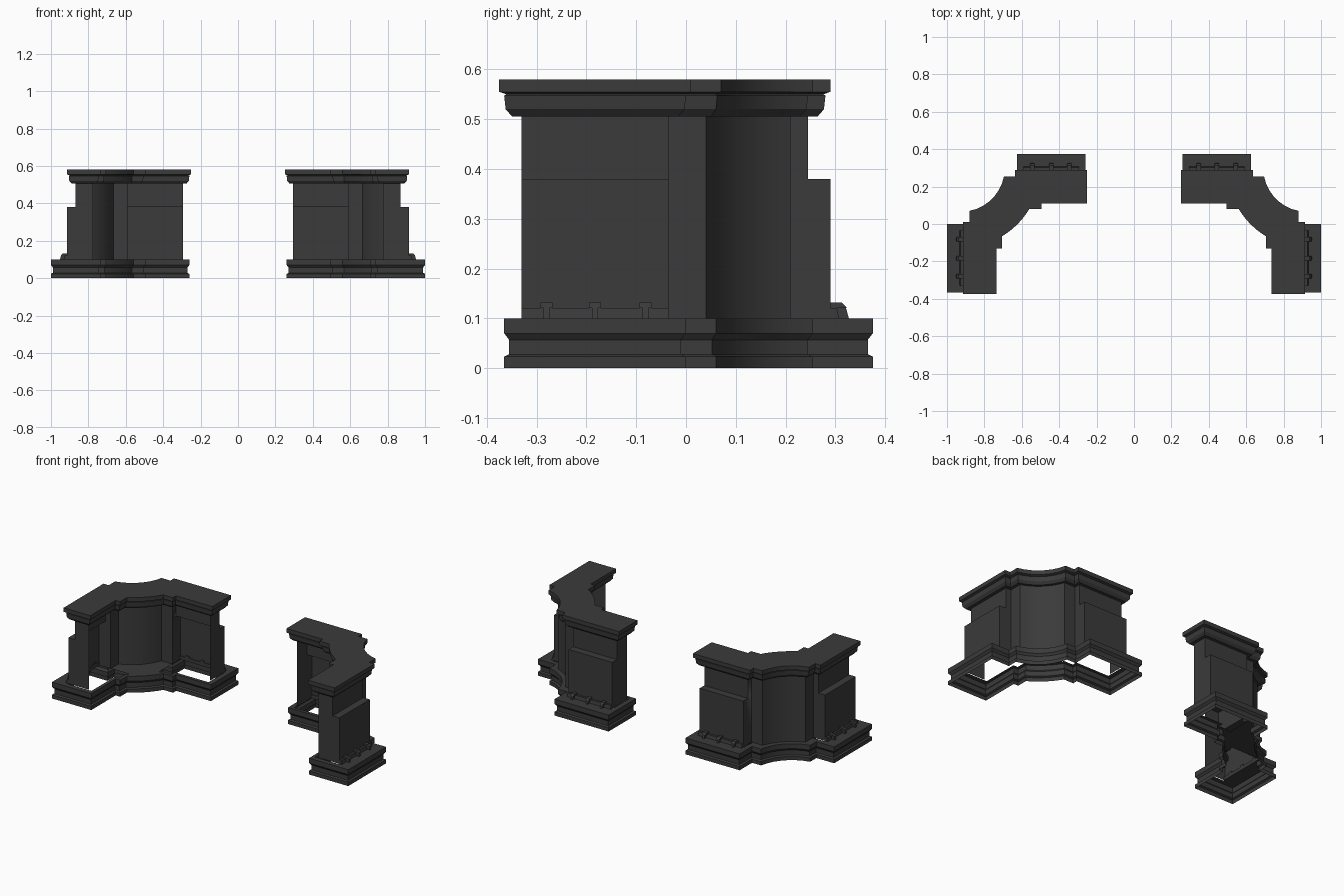
import bpy, bmesh, math
from mathutils import Vector

cube = bpy.data.objects.get("Cube")
if cube:
    bpy.data.objects.remove(cube, do_unlink=True)

stone = bpy.data.materials.new("dark_grey_stone")
stone.use_nodes = True
COLOUR = (0.043, 0.043, 0.043, 1)
stone.diffuse_color = COLOUR
bsdf = stone.node_tree.nodes["Principled BSDF"]
bsdf.inputs["Base Color"].default_value = COLOUR
bsdf.inputs["Roughness"].default_value = 0.8

SHIFT = 0.625                      # diagonal symmetry line: x - y = SHIFT
CENTRE = Vector((0.9245, 0.2995))  # shared centre of the curved corner
STEPS = 7


def swap(p):
    """Reflect a plan point across the diagonal, from one wing to the other."""
    return (p[1] + SHIFT, p[0] - SHIFT) + tuple(p[2:])


def arc(start, end):
    """Points strictly between start and end, around the corner centre."""
    a, b = Vector(start) - CENTRE, Vector(end) - CENTRE
    t0, t1 = math.atan2(a.y, a.x), math.atan2(b.y, b.x)
    angles = [t0 + (t1 - t0) * i / STEPS for i in range(1, STEPS)]
    return [(CENTRE.x + a.length * math.cos(t), CENTRE.y + a.length * math.sin(t)) for t in angles]


def plan(half, closed=True):
    """Complete a wing's half outline with its arcs and the mirrored wing."""
    other = [swap(p) for p in reversed(half)]
    pts = half + arc(half[-1], other[0]) + other
    if closed:
        pts += arc(other[-1], half[0])
    return pts


def inset(pts, d):
    """Mitred inward offset of a counter-clockwise outline."""
    out = []
    for i, p in enumerate(pts):
        p = Vector(p)
        e0 = (p - Vector(pts[i - 1])).normalized()
        e1 = (Vector(pts[(i + 1) % len(pts)]) - p).normalized()
        n0, n1 = Vector((-e0.y, e0.x)), Vector((-e1.y, e1.x))
        out.append(tuple(p + (n0 + n1) * d / (1 + n0.dot(n1))))
    return out


def loft(bm, rings, closed=True, caps=False):
    """Skin a stack of rings of 3D points."""
    rows = [[bm.verts.new(p) for p in ring] for ring in rings]
    n = len(rows[0])
    for lo, hi in zip(rows, rows[1:]):
        for i in range(n if closed else n - 1):
            j = (i + 1) % n
            bm.faces.new((lo[i], lo[j], hi[j], hi[i]))
    if caps:
        bm.faces.new(rows[0][::-1])
        bm.faces.new(rows[-1])


def at(pts, z):
    return [(x, y, z) for x, y in pts]


def finish(name, bm, recalc=False):
    """Make the object, mirror it to the other side and smooth its curves."""
    if recalc:
        bmesh.ops.recalc_face_normals(bm, faces=bm.faces)
    mesh = bpy.data.meshes.new(name)
    bm.to_mesh(mesh)
    bm.free()
    mesh.materials.append(stone)
    obj = bpy.data.objects.new(name, mesh)
    bpy.context.collection.objects.link(obj)
    obj.modifiers.new("other_side", 'MIRROR').use_mirror_merge = False
    bpy.ops.object.select_all(action='DESELECT')
    obj.select_set(True)
    bpy.context.view_layer.objects.active = obj
    bpy.ops.object.shade_smooth_by_angle(angle=math.radians(25))


# Cornice: solid moulded top
cornice = plan([(.705, -.065), (.705, -.13), (.735, -.13), (.735, -.375),
                (.915, -.375), (.915, .01), (.88, .01), (.88, .07)])
bm = bmesh.new()
profile = [(.026, .505), (.013, .52), (.01, .547), (.014, .55), (0, .555), (0, .58)]
loft(bm, [at(inset(cornice, d), z) for d, z in profile], caps=True)
finish("cornice", bm)

# Base: moulded skirt, open below, with a rim around each wing opening
base = plan([(.705, -.065), (.705, -.13), (.735, -.13), (.735, -.365),
             (1.0, -.365), (1.0, 0), (.88, 0), (.88, .06)])
rim = plan([(.725, -.05), (.725, -.11), (.755, -.11), (.755, -.335),
            (.912, -.335), (.912, -.03), (.86, -.03), (.86, .045)])
bm = bmesh.new()
profile = [(0, 0), (0, .023), (.01, .028), (.01, .057), (0, .07), (0, .1)]
loft(bm, [at(inset(base, d), z) for d, z in profile] + [at(rim, .1)])
finish("base", bm)

# Floor over the curved corner of the base
floor = plan([(.715, -.055), (.715, -.03), (.87, -.03), (.87, .05)])
bm = bmesh.new()
bm.faces.new([bm.verts.new(p) for p in at(floor, .098)])
finish("base_floor", bm)


# Wall: outer shell with end returns, thicker in its lower part
def wall(x):
    return plan([(.775, -.33), (x, -.33), (x, -.035), (.835, -.035), (.835, .04)], closed=False)


bm = bmesh.new()
loft(bm, [at(wall(.915), .1), at(wall(.915), .38), at(wall(.87), .38), at(wall(.87), .51)],
     closed=False)
finish("wall", bm)


# Foot rails and clamps along the outer face of both wings
def prism(bm, profile, y0, y1):
    rings = [[(x, y, z) for x, z in profile] for y in (y0, y1)]
    loft(bm, rings, caps=True)
    loft(bm, [[swap(p) for p in ring] for ring in rings], caps=True)


bm = bmesh.new()
prism(bm, [(.91, .1), (.932, .1), (.928, .121), (.91, .121)], -.33, -.035)
finish("foot_rail", bm, recalc=True)

bm = bmesh.new()
for y in (-.28, -.183, -.081):
    prism(bm, [(.91, .1), (.952, .1), (.946, .122), (.91, .122)], y - .006, y + .006)
    prism(bm, [(.91, .121), (.948, .121), (.938, .132), (.91, .132)], y - .012, y + .012)
finish("rail_clamps", bm, recalc=True)
